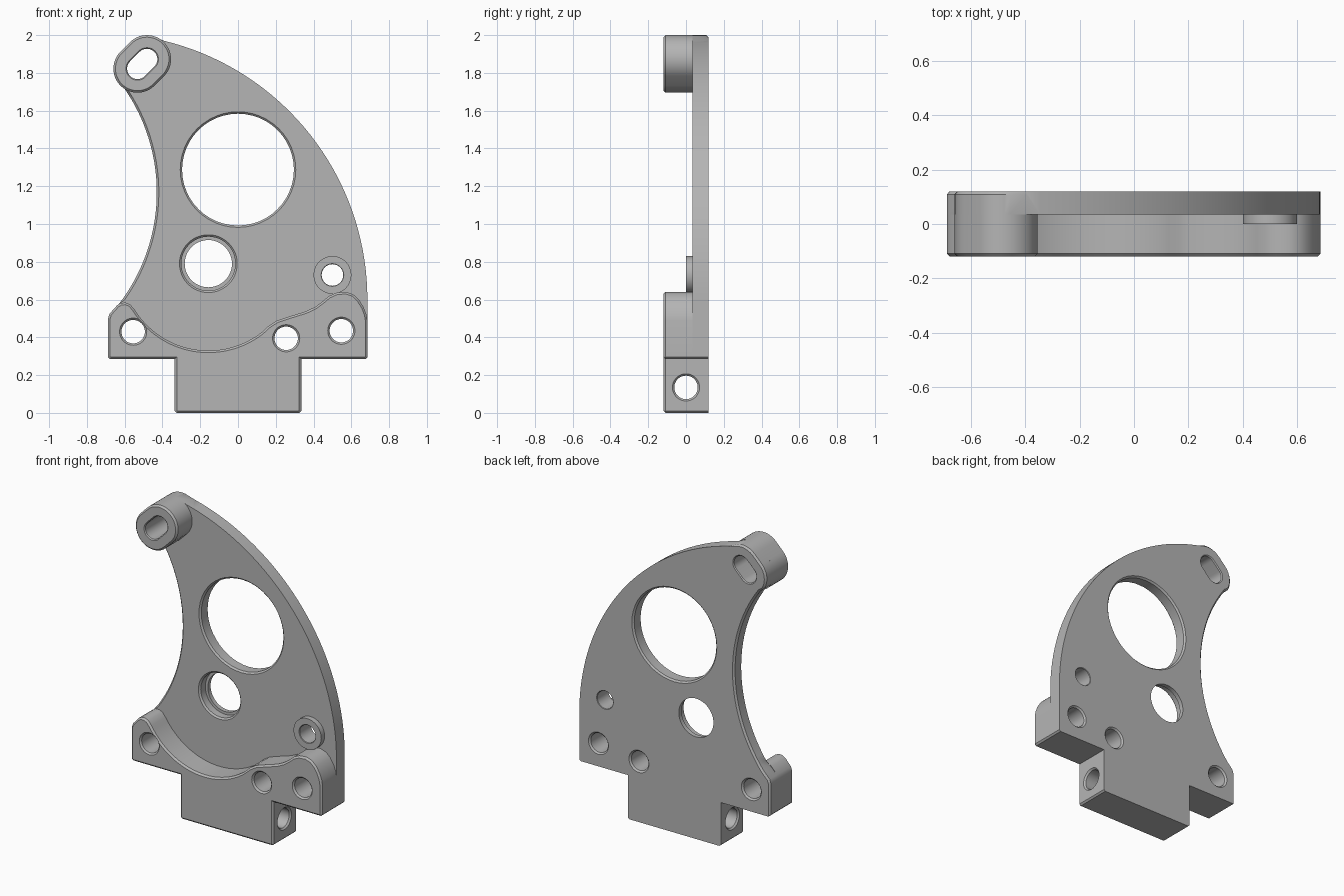
import bpy, bmesh
from math import radians, cos, sin, pi

if "Cube" in bpy.data.objects:
    bpy.data.objects.remove(bpy.data.objects["Cube"])

FRONT, STEP, BACK = -0.12, 0.035, 0.12

metal = bpy.data.materials.new("plain grey metal")
metal.use_nodes = True
grey = (0.46, 0.46, 0.46, 1)
metal.diffuse_color = grey
for node in metal.node_tree.nodes:
    if node.type == "BSDF_PRINCIPLED":
        node.inputs["Base Color"].default_value = grey


def arc(cx, cz, r, start, end, n):
    """Points on an arc in the x-z plane, angles in degrees."""
    angles = [radians(start + (end - start) * i / n) for i in range(n + 1)]
    return [(cx + r * cos(a), cz + r * sin(a)) for a in angles]


def stadium(cx, cz, r, shift=0.0, n=24):
    """Circle, or a slot leaning at 45 degrees when shift is given."""
    return (arc(cx + shift, cz + shift, r, -45, 135, n)[:n + (shift > 0)]
            + arc(cx - shift, cz - shift, r, 135, 315, n)[:n + (shift > 0)])


def loft(bm, rings):
    """Skin a closed solid through equal rings given as (y, points)."""
    loops = [[bm.verts.new((x, y, z)) for x, z in pts] for y, pts in rings]
    n = len(loops[0])
    for a, b in zip(loops, loops[1:]):
        for i in range(n):
            j = (i + 1) % n
            bm.faces.new((a[i], a[j], b[j], b[i]))
    bm.faces.new(loops[0])
    bm.faces.new(loops[-1])
    return [v for loop in loops for v in loop]


def make_object(name, bm):
    bmesh.ops.recalc_face_normals(bm, faces=bm.faces[:])
    mesh = bpy.data.meshes.new(name)
    bm.to_mesh(mesh)
    bm.free()
    obj = bpy.data.objects.new(name, mesh)
    bpy.context.collection.objects.link(obj)
    mesh.materials.append(metal)
    return obj


def slab(name, outline, y0, y1, chamfered=None, width=0.011):
    """Extruded outline; rim edges passing the rule are chamfered."""
    bm = bmesh.new()
    loft(bm, [(y0, outline), (y1, outline)])
    bmesh.ops.recalc_face_normals(bm, faces=bm.faces[:])
    if chamfered:
        edges = []
        for e in bm.edges:
            a, b = e.verts
            if a.co.y == b.co.y and chamfered((a.co + b.co) / 2):
                edges.append(e)
        bmesh.ops.bevel(bm, geom=edges, offset=width, segments=1,
                        affect="EDGES", clamp_overlap=False)
    return make_object(name, bm)


# Outline shared by the plate and the block: right edge, foot tab, left edge
foot = [(0.685, 0.295), (0.675, 0.285), (0.335, 0.285), (0.335, 0.01),
        (0.325, 0), (-0.325, 0), (-0.335, 0.01), (-0.335, 0.285),
        (-0.678, 0.285), (-0.688, 0.295), (-0.688, 0.50), (-0.68, 0.525)]

# Boss at the top with its slot
SX, SZ, SHIFT, SR = -0.507, 1.8475, 0.025, 0.1275

# Thin crescent plate
plate_outline = (
    foot
    + arc(-1.40, 1.167, 0.97, -38, 36, 28)
    + arc(SX - SHIFT, SZ - SHIFT, SR, 212, 135, 8)
    + arc(SX + SHIFT, SZ + SHIFT, SR, 135, 78, 6)
    + arc(-0.725, 0.6, 1.41, 76.5, 0, 36))


def plate_rim(p):
    on_inner_arc = p.x < -0.42 and 0.58 < p.z < 1.72
    on_back_left = p.y > 0.1 and p.x < -0.42 and p.z > 0.3
    return on_inner_arc or on_back_left


plate = slab("curved_plate", plate_outline, STEP, BACK, plate_rim)

# Thick lower block with a scooped top
block_outline = (
    foot
    + [(-0.64, 0.57), (-0.62, 0.582), (-0.595, 0.584), (-0.57, 0.574)]
    + arc(-0.157, 0.79, 0.46, 212, 308, 28)
    + [(0.165, 0.463), (0.205, 0.488), (0.28, 0.513), (0.36, 0.538),
       (0.41, 0.562), (0.45, 0.592), (0.48, 0.618), (0.52, 0.636),
       (0.57, 0.641), (0.61, 0.628), (0.64, 0.60), (0.665, 0.56),
       (0.68, 0.52), (0.685, 0.49)])
block = slab("base_block", block_outline, FRONT, STEP, lambda p: p.y < -0.1)

# Slotted boss and low round pad
boss = slab("slot_boss", stadium(SX, SZ, SR, SHIFT), FRONT, STEP, lambda p: p.y < -0.1)
pad = slab("round_pad", stadium(0.5, 0.73, 0.1), 0.0, STEP)

# Hole cutters, flared at both ends for chamfered rims
cut = bmesh.new()


def hole(x, z, r, y0, y1, shift=0.0, c=0.01):
    sizes = [(y0 - c, r + 2 * c), (y0 + c, r), (y1 - c, r), (y1 + c, r + 2 * c)]
    return loft(cut, [(y, stadium(x, z, s, shift)) for y, s in sizes])


for x, z in [(-0.555, 0.43), (0.255, 0.395), (0.547, 0.435)]:
    hole(x, z, 0.062, FRONT, BACK)
hole(0.5, 0.73, 0.057, 0.0, BACK, c=0.003)
hole(0, 1.288, 0.296, STEP, BACK)
hole(SX, SZ, 0.055, FRONT, BACK, SHIFT, c=0.006)

# Stepped bore: wide in front, narrow behind
bore = [(0.025, 0.163), (0.045, 0.143), (0.092, 0.143), (0.092, 0.125), (0.14, 0.125)]
loft(cut, [(y, stadium(-0.157, 0.79, r)) for y, r in bore])

# Cross hole through the foot tab
for v in hole(0, 0.135, 0.062, -0.335, 0.335):
    v.co.x, v.co.y = v.co.y, -v.co.x

cutter = make_object("hole_cutter", cut)
cutter.hide_render = True

# Cut the holes and shade each part
for obj in (plate, block, boss, pad):
    mod = obj.modifiers.new("holes", "BOOLEAN")
    mod.operation = "DIFFERENCE"
    mod.solver = "EXACT"
    mod.object = cutter
    bpy.ops.object.select_all(action="DESELECT")
    obj.select_set(True)
    bpy.context.view_layer.objects.active = obj
    bpy.ops.object.modifier_apply(modifier=mod.name)
    bpy.ops.object.shade_smooth_by_angle(angle=radians(30))

bpy.data.objects.remove(cutter)
